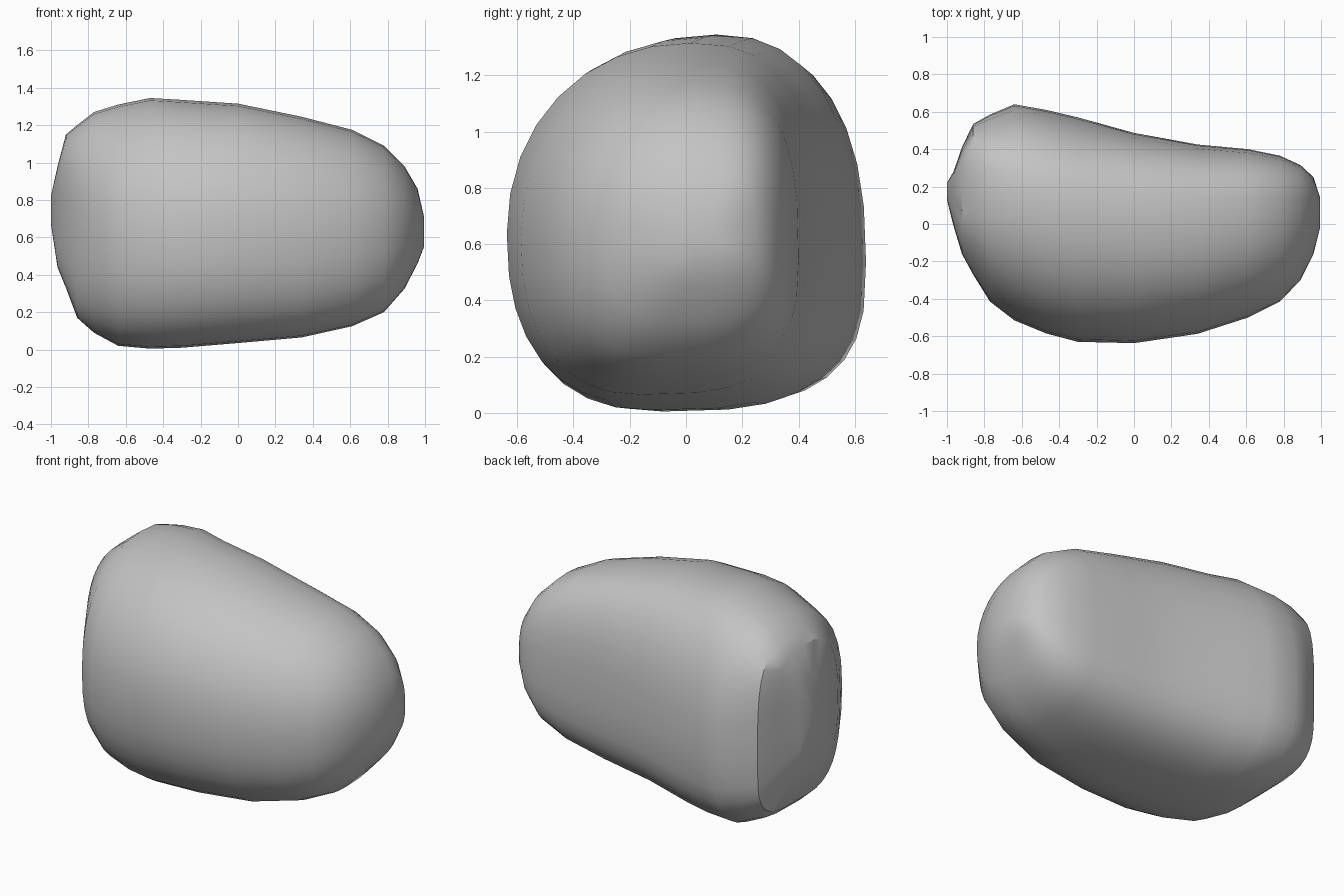
import bpy, bmesh
from math import sin, cos, pi, radians

cube = bpy.data.objects.get("Cube")
if cube:
    bpy.data.objects.remove(cube, do_unlink=True)

SIDES = 32

# Stations along the length: x, front y, back y, bottom z, top z
STATIONS = [
    (-1.0, .13, .22, .67, .82),
    (-.965, -.01, .28, .44, .98),
    (-.92, -.16, .41, .33, 1.15),
    (-.86, -.27, .535, .17, 1.2),
    (-.77, -.415, .585, .09, 1.27),
    (-.64, -.515, .64, .02, 1.31),
    (-.47, -.585, .61, .005, 1.345),
    (-.3, -.63, .57, .01, 1.335),
    (0, -.637, .487, .035, 1.315),
    (.34, -.587, .425, .065, 1.245),
    (.61, -.5, .4, .125, 1.175),
    (.78, -.415, .365, .2, 1.09),
    (.89, -.3, .315, .325, .98),
    (.96, -.16, .25, .46, .86),
    (.995, -.02, .14, .55, .71),
]


def ramp(x, start, end):
    return min(max((x - start) / (end - start), 0), 1)


def section(x, front, back, bottom, top):
    """Rounded-box outline with a different roundness in each quarter."""
    width, height = back - front, top - bottom
    # The blunt end is boxier, mostly at its back edge
    box = ramp(x, -.72, -.92)
    points = []
    for i in range(SIDES):
        a = 2 * pi * i / SIDES
        c, s = cos(a), sin(a)
        if c > 0:
            n = 2.4 + .5 * ramp(x, -.3, .3) if s > 0 else 3
            n += 1.6 * box
        else:
            n = 2.1 if s > 0 else 2.35
            n += .6 * box
        # Crest leans to the back, keel to the front, back bulges low
        ym = (front + back) / 2 + width * (.08 if s > 0 else -.08)
        zm = bottom + height * (.4 if c > 0 else .47)
        y = ym + ((back if c > 0 else front) - ym) * abs(c) ** (2 / n)
        z = zm + ((top if s > 0 else bottom) - zm) * abs(s) ** (2 / n)
        points.append((x, y, z))
    return points


# Stone body: skin the sections and close both ends
bm = bmesh.new()
rings = [[bm.verts.new(p) for p in section(*s)] for s in STATIONS]
for r, q in zip(rings, rings[1:]):
    for i in range(SIDES):
        j = (i + 1) % SIDES
        bm.faces.new((r[i], r[j], q[j], q[i]))
bm.faces.new(rings[0])
bm.faces.new(rings[-1])
bmesh.ops.recalc_face_normals(bm, faces=bm.faces)
mesh = bpy.data.meshes.new("stone_body")
bm.to_mesh(mesh)
bm.free()
stone = bpy.data.objects.new("stone_body", mesh)
bpy.context.collection.objects.link(stone)

# Plain grey material
grey = bpy.data.materials.new("stone_grey")
grey.use_nodes = True
colour = (.55, .55, .55, 1)
grey.diffuse_color = colour
grey.node_tree.nodes["Principled BSDF"].inputs["Base Color"].default_value = colour
mesh.materials.append(grey)

# Smooth surface with the sharper end ridges kept
bpy.context.view_layer.objects.active = stone
stone.select_set(True)
bpy.ops.object.shade_smooth_by_angle(angle=radians(35))
